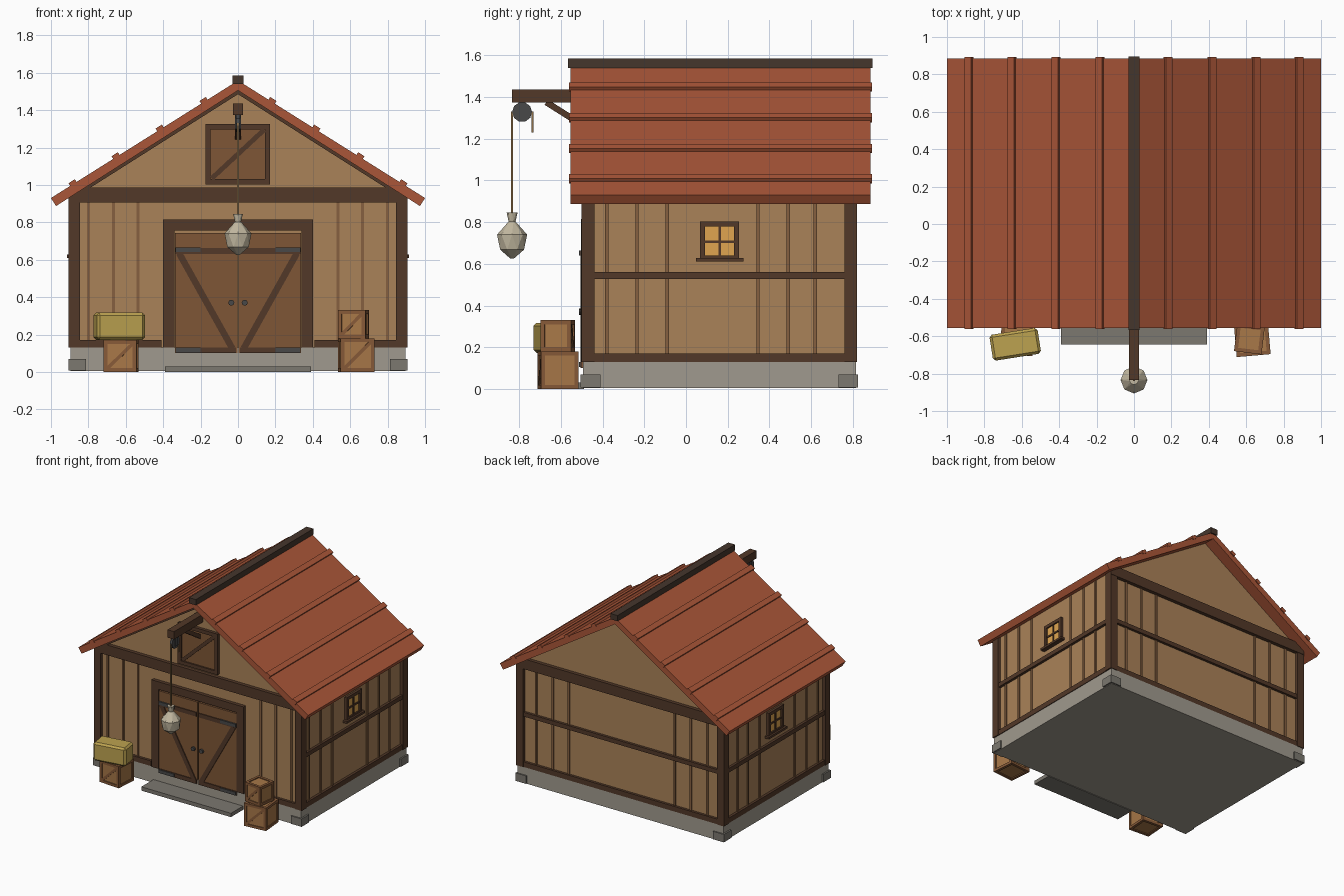
import bpy, bmesh, math
from mathutils import Matrix, Vector

if "Cube" in bpy.data.objects:
    bpy.data.objects.remove(bpy.data.objects["Cube"])

def mat(name, hexcol):
    m = bpy.data.materials.new(name)
    c = [int(hexcol[i:i + 2], 16) / 255 for i in (0, 2, 4)]
    m.diffuse_color = [((v + .055) / 1.055) ** 2.4 for v in c] + [1]
    m.use_nodes = True
    m.node_tree.nodes["Principled BSDF"].inputs["Base Color"].default_value = m.diffuse_color
    return m

TIMBER, WALL = mat("dark_timber", "523828"), mat("wall_board", "AA8258")
BATTEN, DOOR = mat("batten", "866040"), mat("door_board", "7E5636")
TILE, RIDGE = mat("roof_red", "AA5638"), mat("ridge_dark", "45362C")
STONE, STONE2 = mat("stone", "A09A8E"), mat("dark_stone", "7C7870")
IRON, GLASS = mat("iron", "484848"), mat("lit_glass", "E0A550")
CRATE, CRATE2 = mat("crate_board", "A87848"), mat("crate_frame", "875A38")
HAY, ROPE, SACK = mat("hay", "BCA250"), mat("rope", "8E7048"), mat("sack", "C2B8A0")
I = Matrix.Identity(4)

def finish(name, bm, material, M=I):
    bmesh.ops.recalc_face_normals(bm, faces=bm.faces)
    me = bpy.data.meshes.new(name)
    bm.to_mesh(me)
    bm.free()
    o = bpy.data.objects.new(name, me)
    bpy.context.collection.objects.link(o)
    me.materials.append(material)
    o.matrix_world = M
    return o

def boxes(name, parts, material, M=I):
    """One object from (x0, x1, y0, y1, z0, z1) boxes."""
    bm = bmesh.new()
    for x0, x1, y0, y1, z0, z1 in parts:
        T = Matrix.Translation(((x0 + x1) / 2, (y0 + y1) / 2, (z0 + z1) / 2))
        S = Matrix.Diagonal((abs(x1 - x0), abs(y1 - y0), abs(z1 - z0), 1))
        bmesh.ops.create_cube(bm, size=1, matrix=T @ S)
    return finish(name, bm, material, M)

def prism(name, pts, y0, y1, material):
    """Profile in x, z extruded along y."""
    bm = bmesh.new()
    f = bm.faces.new([bm.verts.new((x, y0, z)) for x, z in pts])
    g = bmesh.ops.extrude_face_region(bm, geom=[f])["geom"]
    bmesh.ops.translate(bm, vec=(0, y1 - y0, 0), verts=[v for v in g if isinstance(v, bmesh.types.BMVert)])
    return finish(name, bm, material)

def bar(name, p, q, w, d, material, M=I):
    """Straight bar from p to q."""
    p, q = Vector(p), Vector(q)
    R = (q - p).to_track_quat('X', 'Z').to_matrix().to_4x4()
    L = (q - p).length / 2
    return boxes(name, [(-L, L, -d / 2, d / 2, -w / 2, w / 2)], material,
                 M @ Matrix.Translation((p + q) / 2) @ R)

# foundation, corner stones, door step
boxes("foundation", [(-.895, .895, -.495, .815, .005, .13)], STONE)
boxes("corner_stones", [(x - .047, x + .047, y - .047, y + .047, 0.008, .07)
      for x in (-.86, .86) for y in (-.458, .778)], STONE2)
boxes("door_step", [(-.39, .39, -.645, -.49, 0, .03)], STONE2)

# wall body with gables
prism("walls", [(-.88, .12), (.88, .12), (.88, .955), (0, 1.512), (-.88, .955)], -.475, .795, WALL)

# timber frame
boxes("corner_posts", [(s * .905, s * .845, y, y + .06, .13, .95) for s in (-1, 1) for y in (-.5, .76)], TIMBER)
boxes("tie_beams", [(-.9, .9, y, y + .04, .905, .985) for y in (-.503, .783)], TIMBER)
boxes("sill_beams", [(s * .41, s * .86, -.495, -.46, .13, .17) for s in (-1, 1)]
      + [(s * .9, s * .86, -.45, .77, .13, .17) for s in (-1, 1)]
      + [(-.86, .86, .78, .815, .13, .17)], TIMBER)
boxes("mid_rails", [(s * .9, s * .86, -.45, .77, .527, .56) for s in (-1, 1)]
      + [(-.86, .86, .78, .815, .527, .56)], TIMBER)

# wall battens
boxes("front_battens", [(s * x - .008, s * x + .008, -.483, -.47, .15, .92) for s in (-1, 1) for x in (.535, .665, .8)], BATTEN)
boxes("back_battens", [(s * x - .008, s * x + .008, .79, .803, .15, .92) for s in (-1, 1) for x in (.46, .6, .745)], BATTEN)
boxes("side_battens", [(s * .875, s * .888, y - .008, y + .008, .15, .95) for s in (-1, 1)
      for y in (-.38, -.235, -.09, .345, .49, .62)], BATTEN)

# roof, ribs, ridge, gable trim
prism("roof", [(0, 1.558), (1, .93), (.973, .887), (0, 1.505), (-.973, .887), (-1, .93)], -.555, .885, TILE)
d, n = Vector((.847, -.532)), Vector((.532, .847))
for s in (-1, 1):
    for x in (.18, .415, .65, .88):
        c = Vector((x, 1.558 - .628 * x))
        quad = [c - d * .02 - n * .01, c + d * .02 - n * .01, c + d * .02 + n * .017, c - d * .02 + n * .017]
        prism("roof_rib", [(s * p.x, p.y) for p in quad], -.562, .892, TILE)
    prism("gable_trim", [(0, 1.51), (s * .9, .938), (s * .9, .915), (0, 1.485)], -.505, -.47, TIMBER)
boxes("ridge_cap", [(-.03, .03, -.567, .895, 1.54, 1.585)], RIDGE)

# double door
boxes("door_frame", [(s * .34, s * .4, -.503, -.46, .13, .76) for s in (-1, 1)]
      + [(-.4, .4, -.503, -.46, .755, .815)], TIMBER)
for s in (-1, 1):
    boxes("door_leaf", [(s * .004, s * .337, -.498, -.465, .1, .743)], DOOR)
    boxes("door_rails", [(s * .01, s * .335, -.505, -.49, z, z + .032) for z in (.1, .63)], TIMBER)
    bar("door_brace", (s * .315, -.499, .635), (s * .03, -.499, .125), .035, .013, TIMBER)
    boxes("hinges", [(s * .2, s * .335, -.512, -.5, z, z + .025) for z in (.105, .64)], IRON)
    bm = bmesh.new()
    bmesh.ops.create_cone(bm, cap_ends=True, segments=8, radius1=.016, radius2=.016, depth=.022)
    finish("door_knob", bm, IRON, Matrix.Translation((s * .036, -.503, .37)) @ Matrix.Rotation(math.pi / 2, 4, 'X'))

# loft hatch
boxes("loft_hatch", [(-.16, .16, -.488, -.46, 1.015, 1.315)], DOOR)
boxes("loft_frame", [(-.175, .172, -.5, -.46, z, z + .028) for z in (1.003, 1.297)]
      + [(x, x + .028, -.5, -.46, 1.005, 1.32) for x in (-.175, .144)], TIMBER)
bar("loft_brace", (-.14, -.489, 1.035), (.14, -.489, 1.295), .026, .014, TIMBER)

# side windows
for s in (-1, 1):
    X = (s * .87, s * .9)
    boxes("window_glass", [(s * .87, s * .889, .08, .24, .63, .785)], GLASS)
    boxes("window_frame", [(*X, y, y + .025, .62, .803) for y in (.067, .23)]
          + [(*X, .067, .255, z, z + .025) for z in (.615, .778)], TIMBER)
    boxes("window_bars", [(s * .87, s * .895, .155, .167, .63, .79), (s * .87, s * .895, .08, .24, .7, .713)], TIMBER)
    boxes("window_sill", [(s * .87, s * .915, .047, .275, .61, .627)], TIMBER)

# hoist beam, brace, pulley, ropes
boxes("hoist_beam", [(-.028, .028, -.835, -.47, 1.373, 1.435)], TIMBER)
bar("hoist_brace", (0, -.67, 1.375), (0, -.48, 1.255), .03, .03, TIMBER)
bm = bmesh.new()
bmesh.ops.create_cone(bm, cap_ends=True, segments=10, radius1=.048, radius2=.048, depth=.02)
finish("pulley_wheel", bm, IRON, Matrix.Translation((0, -.786, 1.328)) @ Matrix.Rotation(math.pi / 2, 4, 'Y'))
boxes("pulley_cheeks", [(s * .01, s * .016, -.797, -.775, 1.3, 1.38) for s in (-1, 1)], IRON)
bar("long_rope", (0, -.834, 1.33), (0, -.834, .83), .009, .009, ROPE)
bar("short_rope", (0, -.737, 1.33), (0, -.737, 1.23), .009, .009, ROPE)

# faceted sack: staggered rings joined by triangles
bm, N, rings = bmesh.new(), 8, []
for i, (r, z) in enumerate([(.008, .625), (.062, .668), (.072, .74), (.018, .803), (.026, .845)]):
    rings.append([bm.verts.new((r * math.cos(a), r * math.sin(a), z))
                  for a in ((k + i / 2) * math.tau / N for k in range(N))])
for a, b in zip(rings, rings[1:]):
    for k in range(N):
        j = (k + 1) % N
        bm.faces.new((a[k], a[j], b[k]))
        bm.faces.new((a[j], b[j], b[k]))
bm.faces.new(rings[0])
bm.faces.new(rings[-1])
finish("sack", bm, SACK, Matrix.Translation((0, -.834, 0)))

# crates
def crate(x, y, z, w, h, deg):
    M = Matrix.Translation((x, y, z)) @ Matrix.Rotation(math.radians(deg), 4, 'Z')
    a, t = w / 2, .02
    boxes("crate", [(-a + .007, a - .007, -a + .007, a - .007, .007, h - .007)], CRATE, M)
    e = [(s * a, s * (a - t), q * a, q * (a - t), 0, h) for s in (-1, 1) for q in (-1, 1)]
    for q in (-1, 1):
        for z0 in (0, h - t):
            e += [(-a, a, q * a, q * (a - t), z0, z0 + t), (q * a, q * (a - t), -a, a, z0, z0 + t)]
    boxes("crate_frame", e, CRATE2, M)
    for q in (-1, 1):
        bar("crate_brace", (-a + t, q * (a - .005), t), (a - t, q * (a - .005), h - t), .018, .008, CRATE2, M)

crate(.632, -.613, 0, .182, .18, 5)
crate(.617, -.615, .18, .148, .15, -7)
crate(-.625, -.613, 0, .175, .17, -4)

# hay bale
bale = boxes("hay_bale", [(-.13, .13, -.07, .07, 0, .145)], HAY,
             Matrix.Translation((-.635, -.643, .172)) @ Matrix.Rotation(math.radians(9), 4, 'Z'))
bev = bale.modifiers.new("bevel", 'BEVEL')
bev.width, bev.segments = .014, 1
